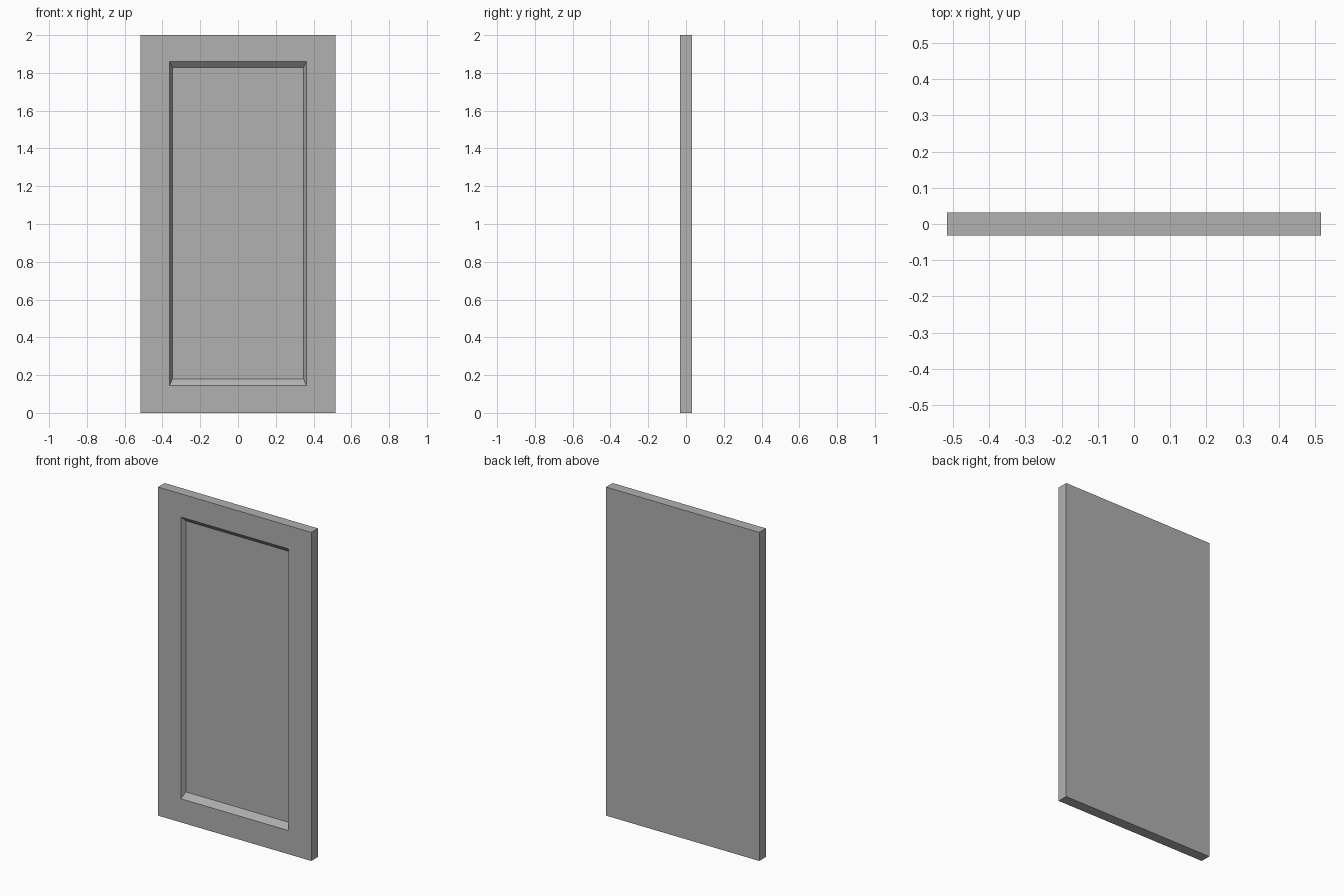
import bpy, bmesh

if "Cube" in bpy.data.objects:
    bpy.data.objects.remove(bpy.data.objects["Cube"])

HALF_W, HEIGHT, HALF_T = 0.516, 2.0, 0.032


def ring(bm, half_w, z0, z1, y):
    """Rectangular loop of four vertices facing the front."""
    return [bm.verts.new(p) for p in (
        (-half_w, y, z0), (half_w, y, z0), (half_w, y, z1), (-half_w, y, z1))]


bm = bmesh.new()

# Loops from the flat back, round the front frame, down the sloped recess
loops = [
    ring(bm, HALF_W, 0, HEIGHT, HALF_T),
    ring(bm, HALF_W, 0, HEIGHT, -HALF_T),
    ring(bm, 0.362, 0.144, 1.859, -HALF_T),
    ring(bm, 0.347, 0.179, 1.829, -HALF_T + 0.027),
]
for a, b in zip(loops, loops[1:]):
    for i in range(4):
        j = (i + 1) % 4
        bm.faces.new((a[i], a[j], b[j], b[i]))

# Back face and recessed panel face
bm.faces.new(loops[0])
bm.faces.new(loops[-1])
bmesh.ops.recalc_face_normals(bm, faces=bm.faces[:])

mesh = bpy.data.meshes.new("panel_door")
bm.to_mesh(mesh)
bm.free()

# Dark grey finish
paint = bpy.data.materials.new("dark_grey")
paint.diffuse_color = (0.44, 0.44, 0.44, 1)
paint.use_nodes = True
paint.node_tree.nodes["Principled BSDF"].inputs["Base Color"].default_value = paint.diffuse_color
mesh.materials.append(paint)
bpy.context.collection.objects.link(bpy.data.objects.new("panel_door", mesh))
